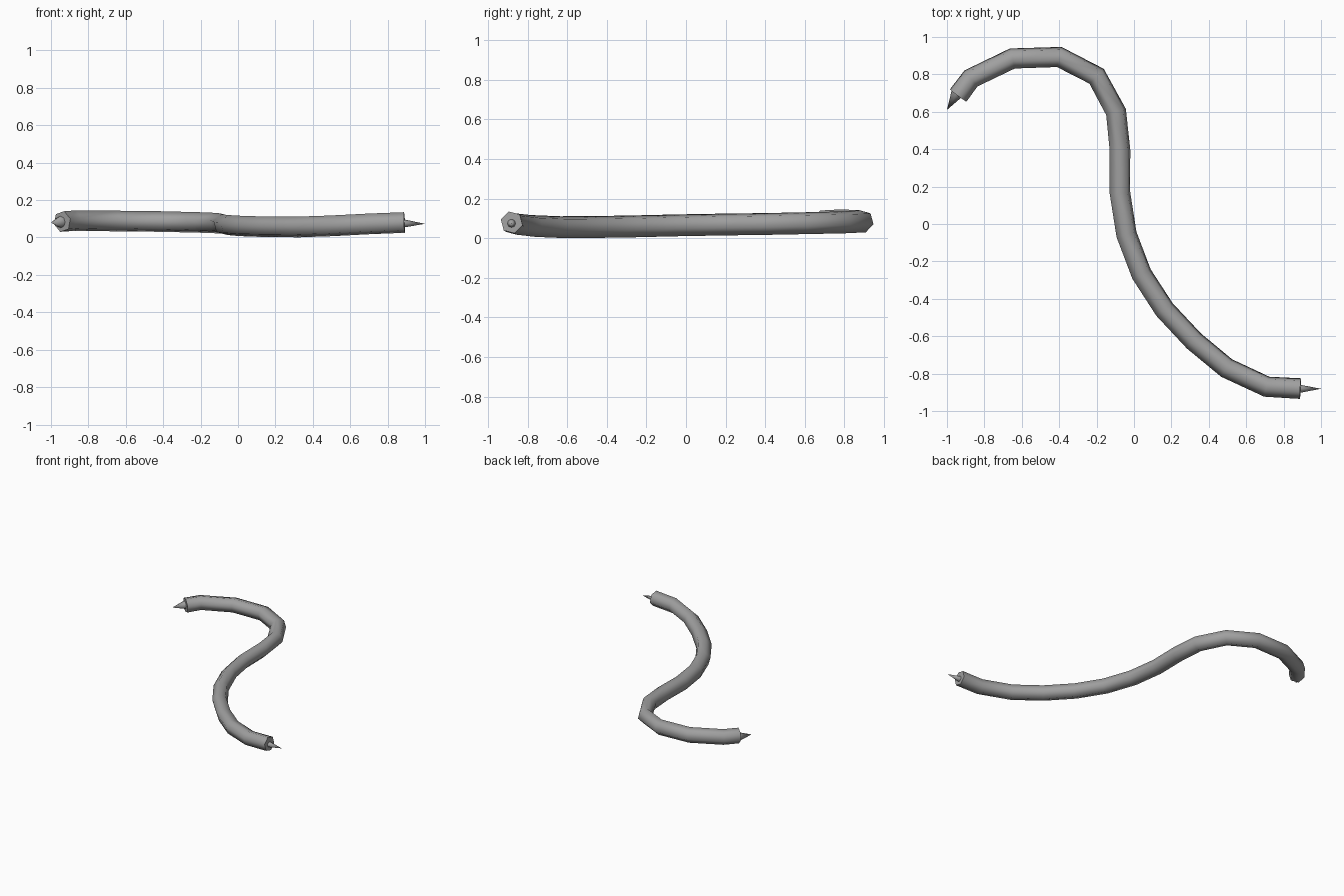
import bpy, bmesh, math
from mathutils import Vector

cube = bpy.data.objects.get("Cube")
if cube:
    bpy.data.objects.remove(cube)

SIDES = 6
RADIUS = 0.057
TURN = math.radians(45)

grey = bpy.data.materials.new("grey")
grey.use_nodes = True
colour = (0.35, 0.35, 0.35, 1)
grey.diffuse_color = colour
grey.node_tree.nodes["Principled BSDF"].inputs["Base Color"].default_value = colour

# Centre line of the hose, from its right-hand end to the far end
path = [Vector(p) for p in [
    (0.89, -0.88, 0.08), (0.71, -0.87, 0.073), (0.495, -0.77, 0.062),
    (0.32, -0.625, 0.056), (0.163, -0.457, 0.057), (0.04, -0.267, 0.06),
    (-0.04, -0.056, 0.065), (-0.075, 0.166, 0.069), (-0.075, 0.396, 0.072),
    (-0.096, 0.599, 0.076), (-0.2, 0.79, 0.08), (-0.4, 0.893, 0.085),
    (-0.65, 0.885, 0.088), (-0.872, 0.778, 0.09), (-0.94, 0.687, 0.085)]]


def ring(bm, centre, along, radius, sides):
    """Circle of vertices square to the given direction."""
    side = along.cross(Vector((0, 0, 1))).normalized()
    up = side.cross(along).normalized()
    angles = [TURN + math.tau * i / sides for i in range(sides)]
    return [bm.verts.new(centre + radius * (math.cos(a) * side + math.sin(a) * up))
            for a in angles]


def bridge(bm, a, b):
    n = len(a)
    for i in range(n):
        bm.faces.new((a[i], a[(i + 1) % n], b[(i + 1) % n], b[i]))


def finish(bm, name):
    bmesh.ops.recalc_face_normals(bm, faces=bm.faces)
    mesh = bpy.data.meshes.new(name)
    bm.to_mesh(mesh)
    bm.free()
    mesh.materials.append(grey)
    obj = bpy.data.objects.new(name, mesh)
    bpy.context.collection.objects.link(obj)
    bpy.ops.object.select_all(action='DESELECT')
    obj.select_set(True)
    bpy.context.view_layer.objects.active = obj
    bpy.ops.object.shade_smooth_by_angle(angle=math.radians(70))


# Hose: one ring at every bend, closed at both ends
bm = bmesh.new()
rings = []
for i, p in enumerate(path):
    before, after = path[max(i - 1, 0)], path[min(i + 1, len(path) - 1)]
    along = (p - before).normalized() + (after - p).normalized()
    rings.append(ring(bm, p, along.normalized(), RADIUS, SIDES))
for a, b in zip(rings, rings[1:]):
    bridge(bm, a, b)
bm.faces.new(rings[0])
bm.faces.new(rings[-1])
finish(bm, "hose")


# Pointed spike at each end
def spike(name, base, tip, radius):
    bm = bmesh.new()
    base, tip = Vector(base), Vector(tip)
    foot = ring(bm, base, (tip - base).normalized(), radius, 8)
    point = bm.verts.new(tip)
    for i in range(8):
        bm.faces.new((foot[i], foot[(i + 1) % 8], point))
    bm.faces.new(foot)
    finish(bm, name)


spike("left_spike", (0.885, -0.881, 0.075), (1.0, -0.881, 0.073), 0.022)
spike("right_spike", (-0.945, 0.70, 0.083), (-1.0, 0.61, 0.08), 0.034)
